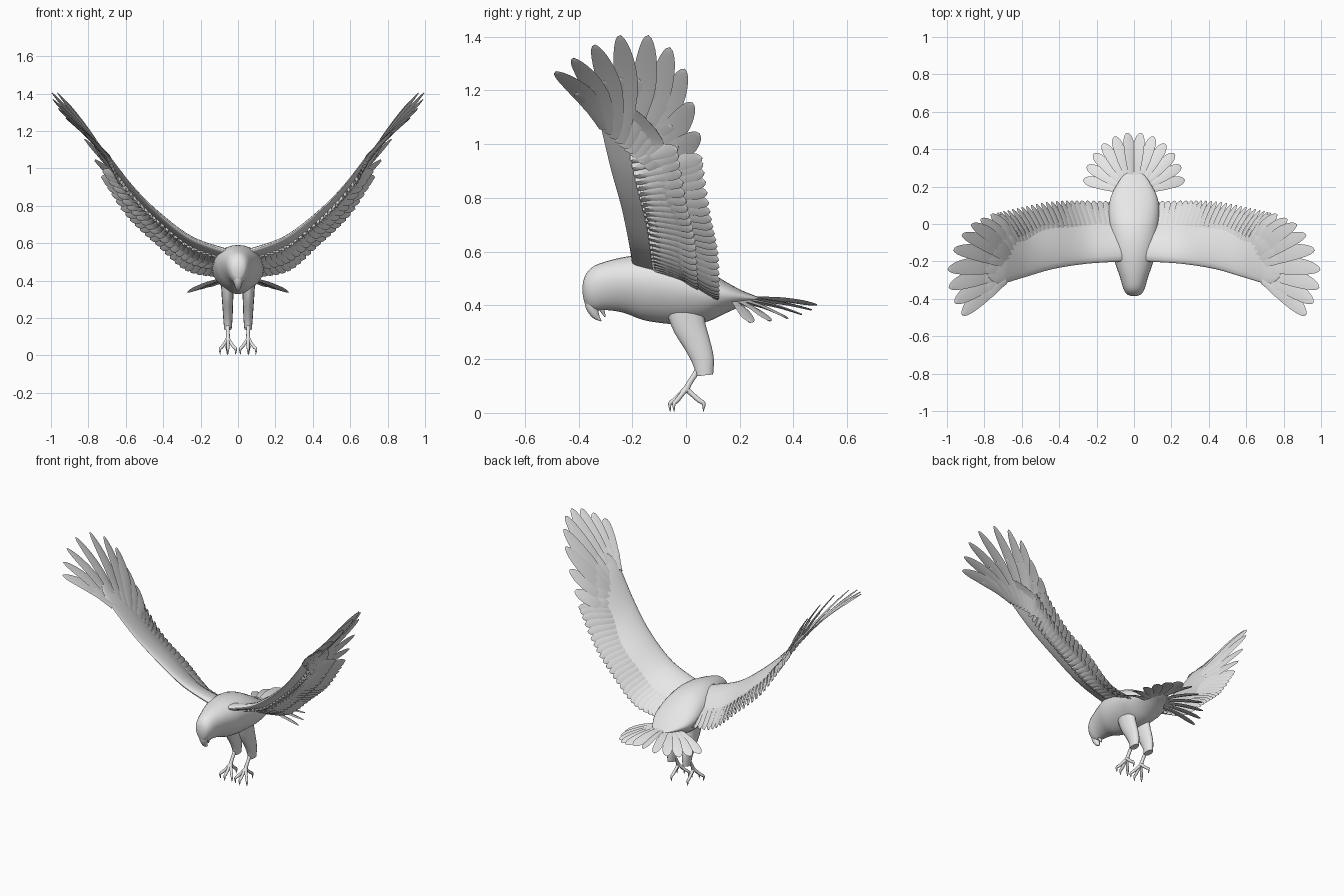
import bpy, bmesh, math
from mathutils import Vector, Matrix

if "Cube" in bpy.data.objects:
    bpy.data.objects.remove(bpy.data.objects["Cube"])

grey = bpy.data.materials.new("plain grey")
grey.use_nodes = True
grey.diffuse_color = (0.8, 0.8, 0.8, 1)
grey.node_tree.nodes["Principled BSDF"].inputs["Base Color"].default_value = (0.8, 0.8, 0.8, 1)


def spline(pts, t):
    """Smooth interpolation through a list of tuples, t in 0..1."""
    n = len(pts) - 1
    i = min(int(t * n), n - 1)
    u = t * n - i
    a, b, c, d = (Vector(pts[max(0, min(n, i + k))]) for k in (-1, 0, 1, 2))
    return 0.5 * (2 * b + (c - a) * u + (2 * a - 5 * b + 4 * c - d) * u ** 2
                  + (3 * b - a - 3 * c + d) * u ** 3)


def loft(bm, rings):
    """Skin closed rings of equal size and cap both ends."""
    rows = [[bm.verts.new(p) for p in r] for r in rings]
    n = len(rows[0])
    for a, b in zip(rows, rows[1:]):
        for i in range(n):
            j = (i + 1) % n
            bm.faces.new((a[i], a[j], b[j], b[i]))
    bm.faces.new(rows[0])
    bm.faces.new(rows[-1][::-1])


def tube(bm, pts, steps=10, sides=10):
    """Round limb through (x, y, z, radius across x, radius in the yz plane)."""
    rings = []
    for k in range(steps + 1):
        t = k / steps
        v = spline(pts, t)
        d = Vector((spline(pts, min(1, t + .02)) - spline(pts, max(0, t - .02)))[:3]).normalized()
        side = (Vector((1, 0, 0)) - d * d.x).normalized()
        up = d.cross(side)
        c = Vector(v[:3])
        ang = [2 * math.pi * i / sides for i in range(sides)]
        rings.append([c + side * v[3] * math.cos(a) + up * v[4] * math.sin(a) for a in ang])
    loft(bm, rings)


def feather(bm, base, tip, normal, width, bow=0.0, sweep=0.0, tilt=0.0, thick=0.006, point=0.3):
    """Flat blade with a raised shaft and a rounded, tapering end."""
    d = (tip - base).normalized()
    n = Matrix.Rotation(tilt, 3, d) @ (normal - d * normal.dot(d)).normalized()
    s = d.cross(n)
    rings = []
    for k in range(13):
        t = 1 - (1 - k / 12) ** 1.6
        grow = 0.55 + 0.45 * min(1, t / 0.5)
        end = max(0.0, (t - 1 + point) / point)
        w = width / 2 * grow * max(0.03, math.sqrt(max(0, 1 - end * end)))
        arc = math.sin(math.pi * t)
        c = base.lerp(tip, t) + n * bow * arc + s * sweep * arc
        h = thick * (1 - 0.7 * t)
        rings.append([c - s * w, c + n * h, c + s * w, c - n * h])
    loft(bm, rings)


def finish(bm, name, mirror=False, angle=60):
    bmesh.ops.recalc_face_normals(bm, faces=bm.faces)
    me = bpy.data.meshes.new(name)
    bm.to_mesh(me)
    bm.free()
    me.materials.append(grey)
    ob = bpy.data.objects.new(name, me)
    bpy.context.collection.objects.link(ob)
    bpy.ops.object.select_all(action="DESELECT")
    ob.select_set(True)
    bpy.context.view_layer.objects.active = ob
    bpy.ops.object.shade_smooth_by_angle(angle=math.radians(angle))
    if mirror:
        ob.modifiers.new("Mirror", "MIRROR").use_mirror_merge = False


# Head and body: y, top, bottom, half width
profile = [(-.385, .475, .445, .012), (-.375, .512, .405, .038), (-.345, .545, .382, .056),
           (-.29, .566, .382, .072), (-.23, .58, .372, .092), (-.16, .59, .346, .114),
           (-.08, .588, .333, .126), (0, .57, .328, .132), (.08, .53, .34, .134),
           (.15, .487, .372, .12), (.21, .455, .398, .09), (.26, .435, .41, .055),
           (.285, .424, .416, .015)]
bm = bmesh.new()
rings = []
for k in range(49):
    y, top, bot, w = spline(profile, k / 48)
    ring = []
    for i in range(28):
        a = 2 * math.pi * i / 28
        z = math.sin(a)
        egg = 1 + 0.2 * z          # narrower toward the breast
        ring.append((w * math.cos(a) * egg, y, (top + bot) / 2 + z * (top - bot) / 2))
    rings.append(ring)
loft(bm, rings)
finish(bm, "body")

# Hooked beak
bm = bmesh.new()
tube(bm, [(0, -.345, .45, .03, .03), (0, -.352, .405, .026, .026), (0, -.338, .365, .016, .016),
          (0, -.316, .342, .002, .002)])
finish(bm, "upper_beak")
bm = bmesh.new()
tube(bm, [(0, -.32, .41, .02, .016), (0, -.313, .385, .015, .01), (0, -.301, .358, .003, .003)])
finish(bm, "lower_beak")

# Wing edges from shoulder to wrist
lead = [(.05, -.20, .555), (.25, -.212, .63), (.43, -.24, .765), (.57, -.28, .91), (.70, -.32, 1.08)]
trail = [(.11, .12, .42), (.28, .125, .455), (.44, .12, .595), (.60, .09, .75), (.73, .06, .95)]


def wing_point(s, c):
    return spline(lead, s).lerp(spline(trail, s), c)


def wing_normal(s):
    span = wing_point(min(1, s + .02), .3) - wing_point(max(0, s - .02), .3)
    return span.cross(wing_point(s, 1) - wing_point(s, 0)).normalized()


# Fleshy front of the wing
bm = bmesh.new()
chords = [0, .02, .07, .15, .25, .36, .48, .6]
rings = []
for k in range(31):
    s = k / 30
    n = wing_normal(s)
    thick = .05 * (1 - s) + .016
    up, low = [], []
    for c in chords:
        u = c / .6
        h = thick * 1.6 * math.sqrt(u) * (1 - u) + .001
        mid = wing_point(s, c) + n * .022 * math.sin(math.pi * c)
        up.append(mid + n * h * .65)
        low.append(mid - n * h * .45)
    rings.append(up + low[::-1])
# rounded hand beyond the wrist
last = rings[-1]
centre = sum(last, Vector()) / len(last)
for out, size in ((.03, .88), (.06, .64), (.085, .28)):
    rings.append([centre.lerp(p, size) + Vector((out, -out * .3, out * 1.2)) for p in last])
loft(bm, rings)
finish(bm, "wing_arm", True)

# Secondary flight feathers raked toward the wing tip, with coverts over them
count = 24
for name, start, end, width in (("secondary_feathers", .28, 1.0, .058), ("covert_feathers", .25, .76, .052)):
    bm = bmesh.new()
    for i in range(count):
        s = .04 + .96 * i / (count - 1)
        root = s * (1 - .22 * (end - start) / .72)
        feather(bm, wing_point(root, start), wing_point(s, end), wing_normal((s + root) / 2), width,
                bow=.016, tilt=-.32, thick=.011, point=.25)
    finish(bm, name, True)

# Primary feathers fanning out from the hand, with a shorter row over them
tips = [(.765, .05, 1.04), (.82, .024, 1.155), (.87, -.005, 1.28), (.92, -.06, 1.36), (.965, -.14, 1.405),
        (.995, -.245, 1.405), (.99, -.34, 1.37), (.96, -.42, 1.32), (.92, -.485, 1.27)]
root_in, root_out = Vector((.625, -.15, .915)), Vector((.695, -.30, 1.06))
hand_normal = Vector((-.75, 0, .65))
for name, reach, width, lift in (("primary_feathers", 1, .095, 0), ("primary_coverts", .6, .075, .006)):
    bm = bmesh.new()
    for i, tip in enumerate(tips):
        base = root_in.lerp(root_out, i / (len(tips) - 1))
        end = base.lerp(Vector(tip), reach)
        feather(bm, base + hand_normal * lift, end + hand_normal * lift, hand_normal, width,
                bow=.012 * reach, sweep=-.018 * reach, tilt=-.25, thick=.009, point=.5)
    finish(bm, name, True)

# Tail fan, split down the middle
bm = bmesh.new()
for i in range(12):
    a = math.radians(15 * (i - 5.5))
    x, y = math.sin(a), math.cos(a)
    drop = abs(x)
    base = Vector((.05 * x, .17 + .05 * y, .427 - .01 * drop))
    tip = Vector((.272 * x, .2 + .29 * y, .412 - .075 * drop))
    feather(bm, base, tip, Vector((.35 * x, 0, 1)), .06, bow=.008,
            tilt=math.copysign(.35, -x), thick=.01, point=.25)
finish(bm, "tail_feathers")

# Feathered thighs
bm = bmesh.new()
tube(bm, [(.056, -.005, .40, .036, .075), (.056, .01, .33, .032, .064), (.055, .04, .26, .028, .052),
          (.054, .062, .20, .025, .043), (.054, .07, .14, .02, .032)], 14, 14)
finish(bm, "thigh", True)

# Bare shanks
bm = bmesh.new()
tube(bm, [(.054, .06, .19, .012, .012), (.054, .035, .145, .010, .011), (.054, .012, .11, .010, .011),
          (.054, -.002, .08, .013, .013)])
finish(bm, "shank", True)

# Toes with curved claws
bm = bmesh.new()
for dx, dy in ((-.042, -.045), (0, -.06), (.042, -.045), (.004, .066)):
    path = [(0, .09, .011), (.4, .066, .009), (.75, .046, .009), (1.0, .034, .007), (.97, .004, .001)]
    tube(bm, [(.054 + dx * f, dy * f, z, r, r) for f, z, r in path], 12, 8)
finish(bm, "toes", True)
